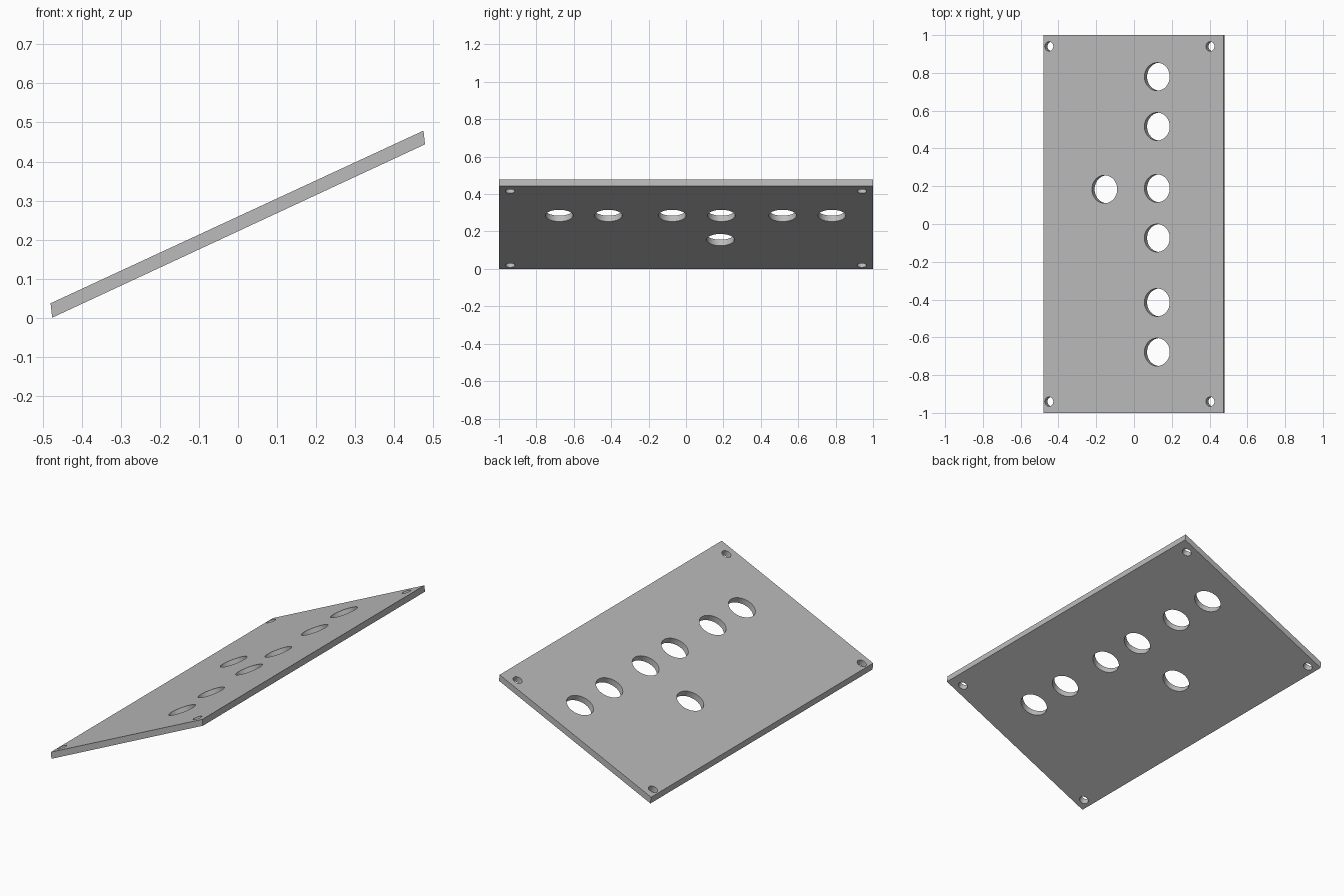
import bpy
import bmesh
from math import atan2
from mathutils import Matrix, Vector

if "Cube" in bpy.data.objects:
    bpy.data.objects.remove(bpy.data.objects["Cube"], do_unlink=True)

GREY = (0.5, 0.5, 0.5, 1.0)
grey = bpy.data.materials.new("plain grey")
grey.use_nodes = True
grey.diffuse_color = GREY
grey.node_tree.nodes["Principled BSDF"].inputs["Base Color"].default_value = GREY

# End profile of the tilted plate, extruded along its length
LOW_TOP, HIGH_TOP = Vector((-0.48, 0, 0.037)), Vector((0.475, 0, 0.479))
PROFILE = [LOW_TOP, Vector((-0.476, 0, 0)), Vector((0.479, 0, 0.444)), HIGH_TOP]
run = HIGH_TOP - LOW_TOP
tilt = -atan2(run.z, run.x)


def make_object(name, bm):
    bmesh.ops.recalc_face_normals(bm, faces=bm.faces)
    mesh = bpy.data.meshes.new(name)
    bm.to_mesh(mesh)
    bm.free()
    mesh.materials.append(grey)
    obj = bpy.data.objects.new(name, mesh)
    bpy.context.collection.objects.link(obj)
    return obj


bm = bmesh.new()
face = bm.faces.new([bm.verts.new(p + Vector((0, -1, 0))) for p in PROFILE])
ext = bmesh.ops.extrude_face_region(bm, geom=[face])
bmesh.ops.translate(bm, vec=(0, 2, 0),
                    verts=[v for v in ext["geom"] if isinstance(v, bmesh.types.BMVert)])
plate = make_object("sloped_panel", bm)

# Holes drilled square to the plate: a row, one offset, and four corner screw holes
holes = [(0.122, y, 0.074) for y in (0.78, 0.516, 0.189, -0.074, -0.415, -0.678)]
holes.append((-0.156, 0.184, 0.074))
holes += [(x, y, 0.025) for x in (-0.45, 0.403) for y in (-0.94, 0.94)]

bm = bmesh.new()
for x, y, radius in holes:
    z = LOW_TOP.z + (x - LOW_TOP.x) * run.z / run.x
    place = Matrix.Translation((x, y, z)) @ Matrix.Rotation(tilt, 4, "Y")
    bmesh.ops.create_cone(bm, cap_ends=True, segments=48, radius1=radius,
                          radius2=radius, depth=0.2, matrix=place)
cutter = make_object("hole_cutter", bm)
cutter.hide_render = True

cut = plate.modifiers.new("holes", "BOOLEAN")
cut.operation = "DIFFERENCE"
cut.solver = "EXACT"
cut.object = cutter

# Bake the cut, drop the cutter and smooth the hole walls
bpy.ops.object.select_all(action="DESELECT")
plate.select_set(True)
bpy.context.view_layer.objects.active = plate
bpy.ops.object.modifier_apply(modifier=cut.name)
bpy.data.objects.remove(cutter, do_unlink=True)
bpy.ops.object.shade_smooth_by_angle()
